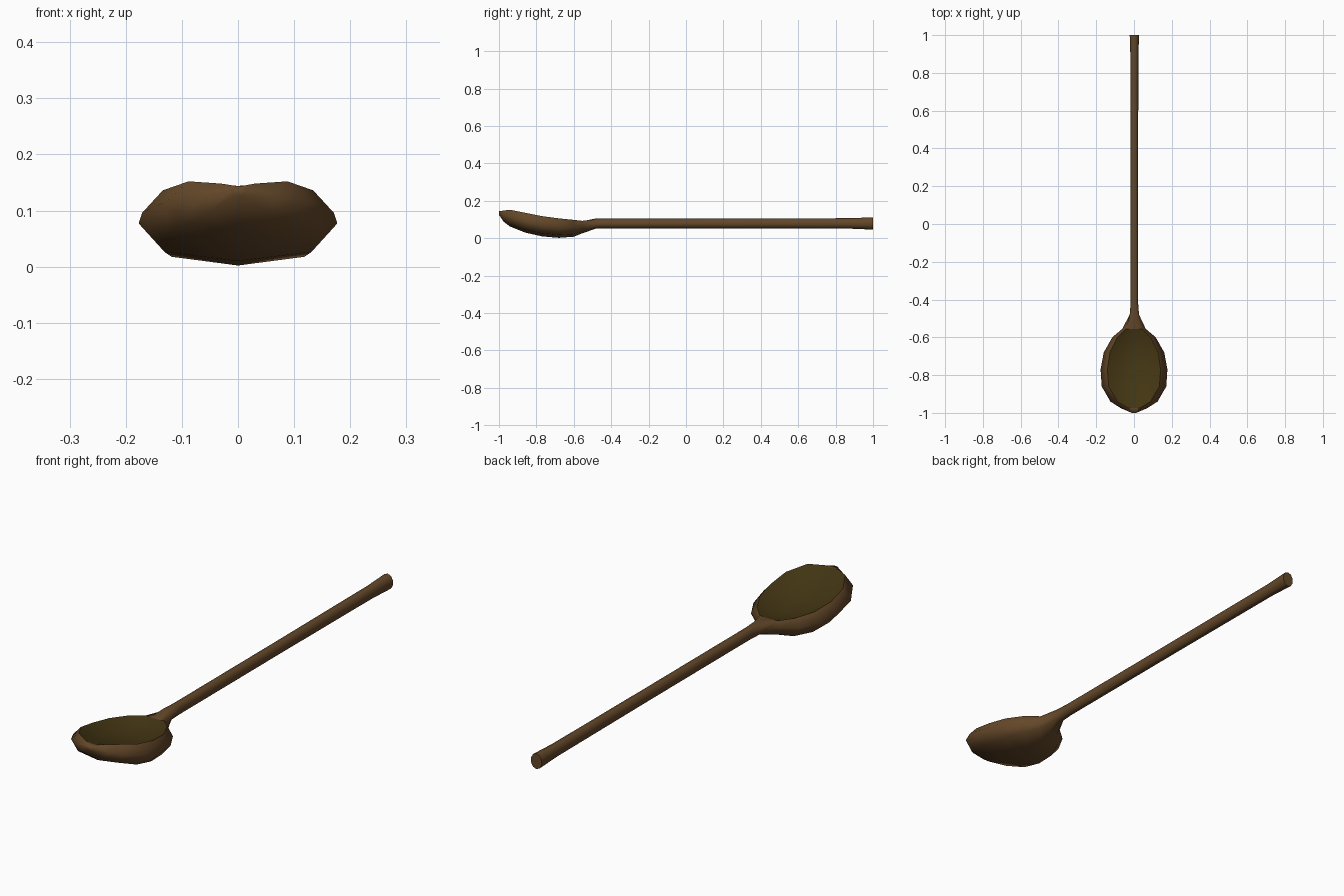
import bpy, bmesh, math

if "Cube" in bpy.data.objects:
    bpy.data.objects.remove(bpy.data.objects["Cube"])

def material(name, rgb):
    m = bpy.data.materials.new(name)
    m.diffuse_color = (*rgb, 1)
    m.use_nodes = True
    m.node_tree.nodes["Principled BSDF"].inputs["Base Color"].default_value = m.diffuse_color
    return m

wood = material("brown wood", (0.127, 0.064, 0.022))
hollow = material("dark olive hollow", (0.056, 0.036, 0.0065))

# Bowl stations: y, half width, rim half width, bottom z, rim z, hollow depth
bowl = [
    (-1.00, 0.012, 0.008, 0.125, 0.144, 0.000),
    (-0.975, 0.070, 0.030, 0.088, 0.148, 0.004),
    (-0.94, 0.125, 0.088, 0.062, 0.152, 0.018),
    (-0.86, 0.171, 0.134, 0.030, 0.136, 0.034),
    (-0.77, 0.177, 0.141, 0.010, 0.118, 0.038),
    (-0.68, 0.160, 0.128, 0.002, 0.106, 0.036),
    (-0.60, 0.115, 0.088, 0.008, 0.098, 0.020),
    (-0.555, 0.062, 0.042, 0.026, 0.093, 0.003),
]

# Handle stations: y, x radius, z radius
handle = [(-0.48, 0.026, 0.027), (-0.42, 0.021, 0.026), (0.25, 0.021, 0.026),
          (0.88, 0.022, 0.028), (1.00, 0.026, 0.033)]

def bowl_ring(y, w, wi, zb, zr, d):
    h = zr - zb
    right = [(w * 0.74, zb + h * 0.15), (w, zb + h * 0.62), (wi, zr), (wi * 0.55, zr - d * 0.8)]
    pts = [(0, zb)] + right + [(0, zr - d)] + [(-x, z) for x, z in reversed(right)]
    return [(x, y, z) for x, z in pts]

def handle_ring(y, rx, rz):
    return [(0.002 + rx * math.sin(i * math.tau / 10), y,
             0.079 - rz * math.cos(i * math.tau / 10)) for i in range(10)]

# One continuous loft from bowl tip to handle end
bm = bmesh.new()
rings = [[bm.verts.new(p) for p in r] for r in
         [bowl_ring(*s) for s in bowl] + [handle_ring(*s) for s in handle]]
for k in range(len(rings) - 1):
    a, b = rings[k], rings[k + 1]
    for i in range(10):
        j = (i + 1) % 10
        f = bm.faces.new((a[i], a[j], b[j], b[i]))
        # Hollow of the bowl gets the dark colour
        if 3 <= i <= 6 and 1 <= k < len(bowl) - 1:
            f.material_index = 1
bm.faces.new(rings[0])
bm.faces.new(rings[-1])
bmesh.ops.recalc_face_normals(bm, faces=bm.faces)
for f in bm.faces:
    f.smooth = True
# Crisp edge around the hollow and at the handle end
for e in bm.edges:
    mats = {f.material_index for f in e.link_faces}
    if len(mats) > 1 or all(v.co.y > 0.99 for v in e.verts):
        e.smooth = False

me = bpy.data.meshes.new("spoon")
bm.to_mesh(me)
bm.free()
me.materials.append(wood)
me.materials.append(hollow)
spoon = bpy.data.objects.new("spoon", me)
bpy.context.collection.objects.link(spoon)
